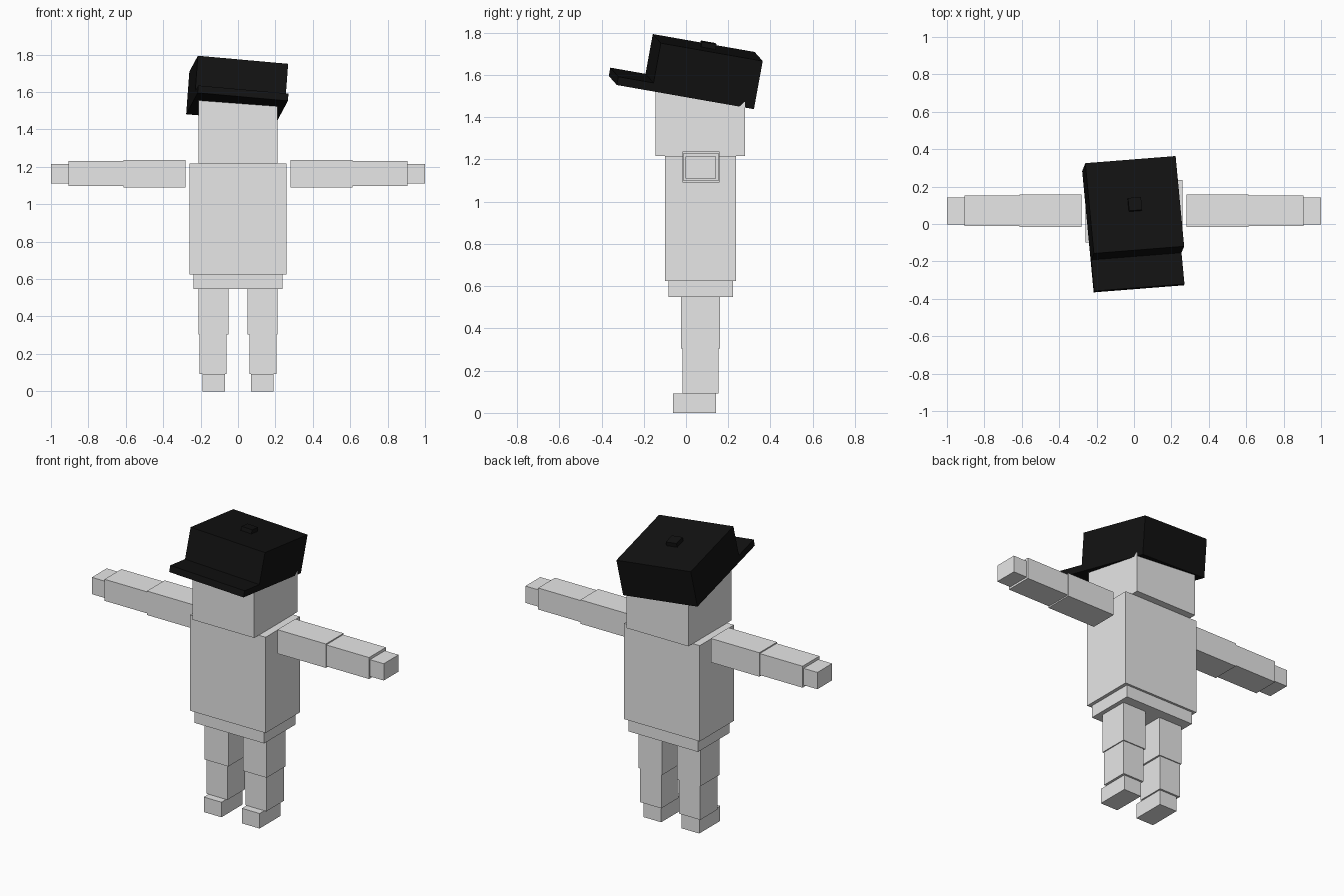
import bpy
import bmesh
from mathutils import Matrix, Vector

cube = bpy.data.objects.get("Cube")
if cube:
    bpy.data.objects.remove(cube, do_unlink=True)


def make_material(name, rgb):
    mat = bpy.data.materials.new(name)
    mat.use_nodes = True
    colour = (*rgb, 1.0)
    mat.diffuse_color = colour
    mat.node_tree.nodes["Principled BSDF"].inputs["Base Color"].default_value = colour
    return mat


grey = make_material("light grey", (0.8, 0.8, 0.8))
black = make_material("black", (0.006, 0.006, 0.006))


def box(name, xs, ys, zs, mat, matrix=None):
    """Flat-faced box spanning the given ranges, optionally placed by a matrix."""
    lo, hi = Vector((xs[0], ys[0], zs[0])), Vector((xs[1], ys[1], zs[1]))
    bm = bmesh.new()
    bmesh.ops.create_cube(bm, size=1.0)
    bmesh.ops.scale(bm, vec=hi - lo, verts=bm.verts)
    bmesh.ops.translate(bm, vec=(lo + hi) / 2, verts=bm.verts)
    mesh = bpy.data.meshes.new(name)
    bm.to_mesh(mesh)
    bm.free()
    mesh.materials.append(mat)
    obj = bpy.data.objects.new(name, mesh)
    bpy.context.collection.objects.link(obj)
    if matrix:
        obj.matrix_world = matrix
    return obj


# Head and body
box("head", (-0.212, 0.212), (-0.144, 0.28), (1.217, 1.62), grey)
box("torso", (-0.259, 0.259), (-0.10, 0.236), (0.624, 1.217), grey)
box("pelvis", (-0.238, 0.238), (-0.084, 0.222), (0.548, 0.624), grey)

# Limb segments, given for the left side and mirrored to the right
limbs = {
    "upper_arm": ((0.281, 0.613), (-0.016, 0.158), (1.09, 1.238)),
    "forearm": ((0.613, 0.906), (-0.012, 0.153), (1.098, 1.231)),
    "hand": ((0.906, 1.0), (-0.002, 0.143), (1.11, 1.214)),
    "thigh": ((0.05, 0.212), (-0.023, 0.161), (0.305, 0.548)),
    "shin": ((0.061, 0.206), (-0.016, 0.155), (0.093, 0.305)),
    "foot": ((0.07, 0.191), (-0.062, 0.143), (0.0, 0.093)),
}
for part, (xs, ys, zs) in limbs.items():
    box("left_" + part, xs, ys, zs, grey)
    box("right_" + part, (-xs[1], -xs[0]), ys, zs, grey)

# Cap, tilted as a whole; local origin is the centre of the crown top
x_axis = Vector((0.482, 0.038, -0.043)).normalized()
y_axis = Vector((-0.046, 0.483, -0.085))
y_axis = (y_axis - x_axis * y_axis.dot(x_axis)).normalized()
z_axis = x_axis.cross(y_axis)
tilt = Matrix((x_axis, y_axis, z_axis)).transposed().to_4x4()
cap = Matrix.Translation((0.004, 0.103, 1.73)) @ tilt

half_x, half_y, height = 0.243, 0.246, 0.232
box("cap_crown", (-half_x, half_x), (-half_y, half_y), (-height, 0), black, cap)
box("cap_brim", (-half_x, half_x), (-half_y - 0.17, -half_y),
    (-height, -height + 0.04), black, cap)
box("cap_button", (-0.035, 0.035), (-0.035, 0.035), (0, 0.025), black, cap)
